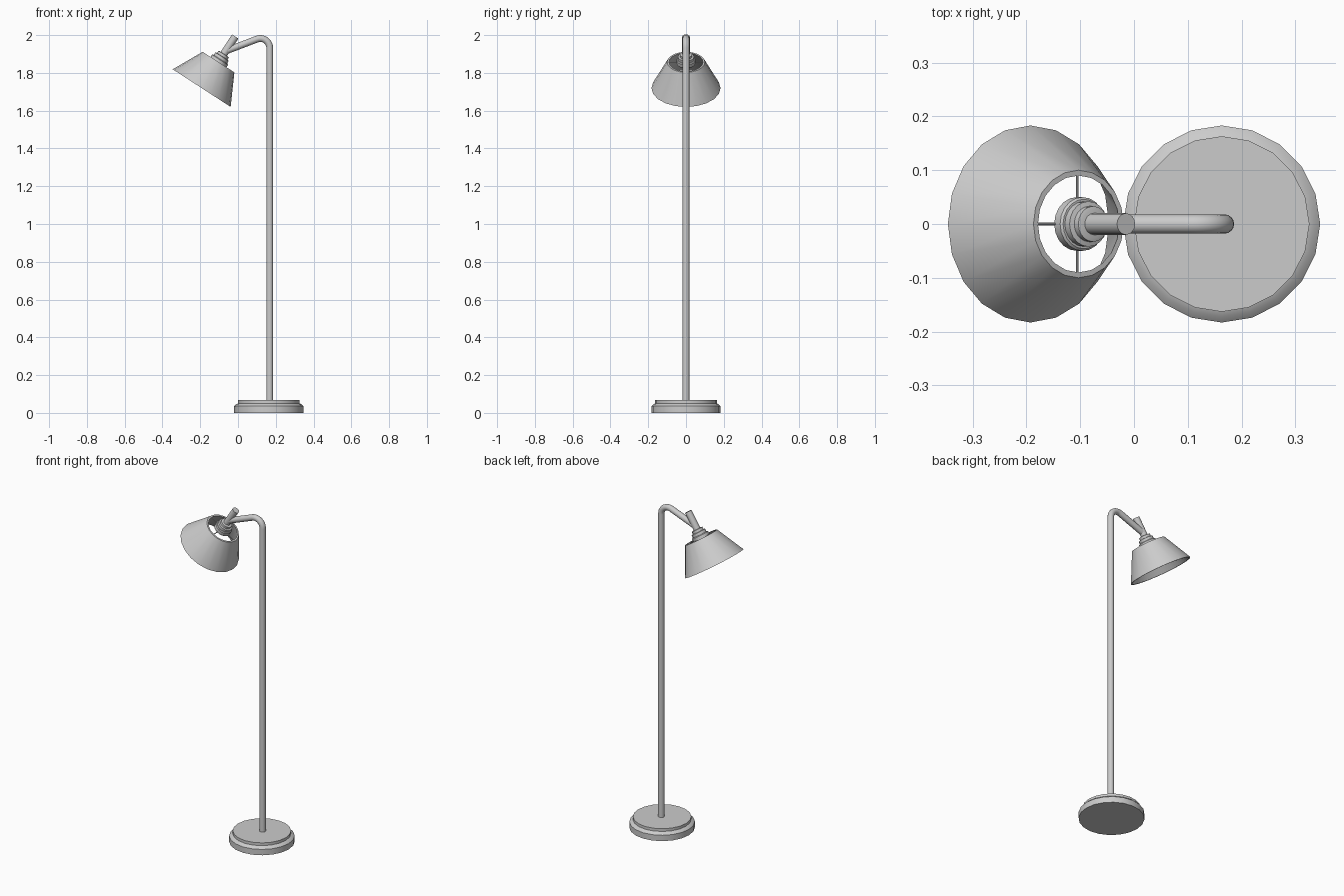
import bpy, bmesh, math
from mathutils import Vector, Matrix

if "Cube" in bpy.data.objects:
    bpy.data.objects.remove(bpy.data.objects["Cube"])

TILT = math.radians(33)
HEAD = Matrix.Translation((-0.103, 0, 1.857)) @ Matrix.Rotation(TILT, 4, 'Y')


def finish(name, bm, matrix):
    bmesh.ops.recalc_face_normals(bm, faces=bm.faces)
    mesh = bpy.data.meshes.new(name)
    bm.to_mesh(mesh)
    bm.free()
    mesh.transform(matrix)
    obj = bpy.data.objects.new(name, mesh)
    bpy.context.collection.objects.link(obj)
    bpy.ops.object.select_all(action='DESELECT')
    obj.select_set(True)
    bpy.context.view_layer.objects.active = obj
    bpy.ops.object.shade_smooth_by_angle(angle=math.radians(30))
    return obj


def lathe(name, profile, sides, matrix, closed=False):
    """Revolve (radius, height) points; cap the ends, or close the loop."""
    bm = bmesh.new()
    rings = [[bm.verts.new((r * math.cos(2 * math.pi * i / sides),
                            r * math.sin(2 * math.pi * i / sides), z))
              for i in range(sides)] for r, z in profile]
    pairs = list(zip(rings, rings[1:]))
    if closed:
        pairs.append((rings[-1], rings[0]))
    for a, b in pairs:
        for i in range(sides):
            j = (i + 1) % sides
            bm.faces.new((a[i], a[j], b[j], b[i]))
    if not closed:
        bm.faces.new(rings[0])
        bm.faces.new(rings[-1])
    return finish(name, bm, matrix)


def tube(name, path, radius, sides=16):
    """Sweep a circle along a path lying in the xz plane."""
    bm = bmesh.new()
    pts = [Vector((x, 0, z)) for x, z in path]
    rings = []
    for k, p in enumerate(pts):
        t = (pts[min(k + 1, len(pts) - 1)] - pts[max(k - 1, 0)]).normalized()
        side = Vector((0, 1, 0)).cross(t)
        rings.append([bm.verts.new(p + radius * (
            side * math.cos(2 * math.pi * i / sides)
            + Vector((0, 1, 0)) * math.sin(2 * math.pi * i / sides)))
            for i in range(sides)])
    for a, b in zip(rings, rings[1:]):
        for i in range(sides):
            j = (i + 1) % sides
            bm.faces.new((a[i], a[j], b[j], b[i]))
    bm.faces.new(rings[0])
    bm.faces.new(rings[-1])
    return finish(name, bm, Matrix.Identity(4))


# Stepped round base
lathe("base", [(0.183, 0), (0.183, 0.036), (0.172, 0.046), (0.163, 0.05),
               (0.163, 0.067)], 20, Matrix.Translation((0.163, 0, 0)))

# Pole bending over into the sloping arm
R = 0.05
bend = [(0.118 + R * math.cos(math.radians(a)), 1.932 + R * math.sin(math.radians(a)))
        for a in range(0, 111, 10)]
tube("pole_and_arm", [(0.168, 0.06)] + bend + [(-0.067, 1.915)], 0.018)

# Tilted conical shade, open at both ends
lathe("shade", [(0.100, 0), (0.183, -0.164), (0.174, -0.164), (0.090, 0)],
      20, HEAD, closed=True)

# Lamp holder rings with the switch stem
lathe("lamp_holder", [(0.047, -0.010), (0.050, -0.006), (0.050, 0.014),
                      (0.046, 0.018), (0.042, 0.018), (0.042, 0.034),
                      (0.033, 0.036), (0.033, 0.050), (0.026, 0.052)], 20, HEAD)
lathe("switch_stem", [(0.020, 0.04), (0.020, 0.162)], 16, HEAD)

# Four thin spokes holding the shade
for i in range(4):
    spoke = (HEAD @ Matrix.Rotation(i * math.pi / 2, 4, 'Z')
             @ Matrix.Translation((0.04, 0, -0.004)) @ Matrix.Rotation(math.pi / 2, 4, 'Y'))
    lathe(f"spoke_{i + 1}", [(0.0025, 0), (0.0025, 0.054)], 8, spoke)
